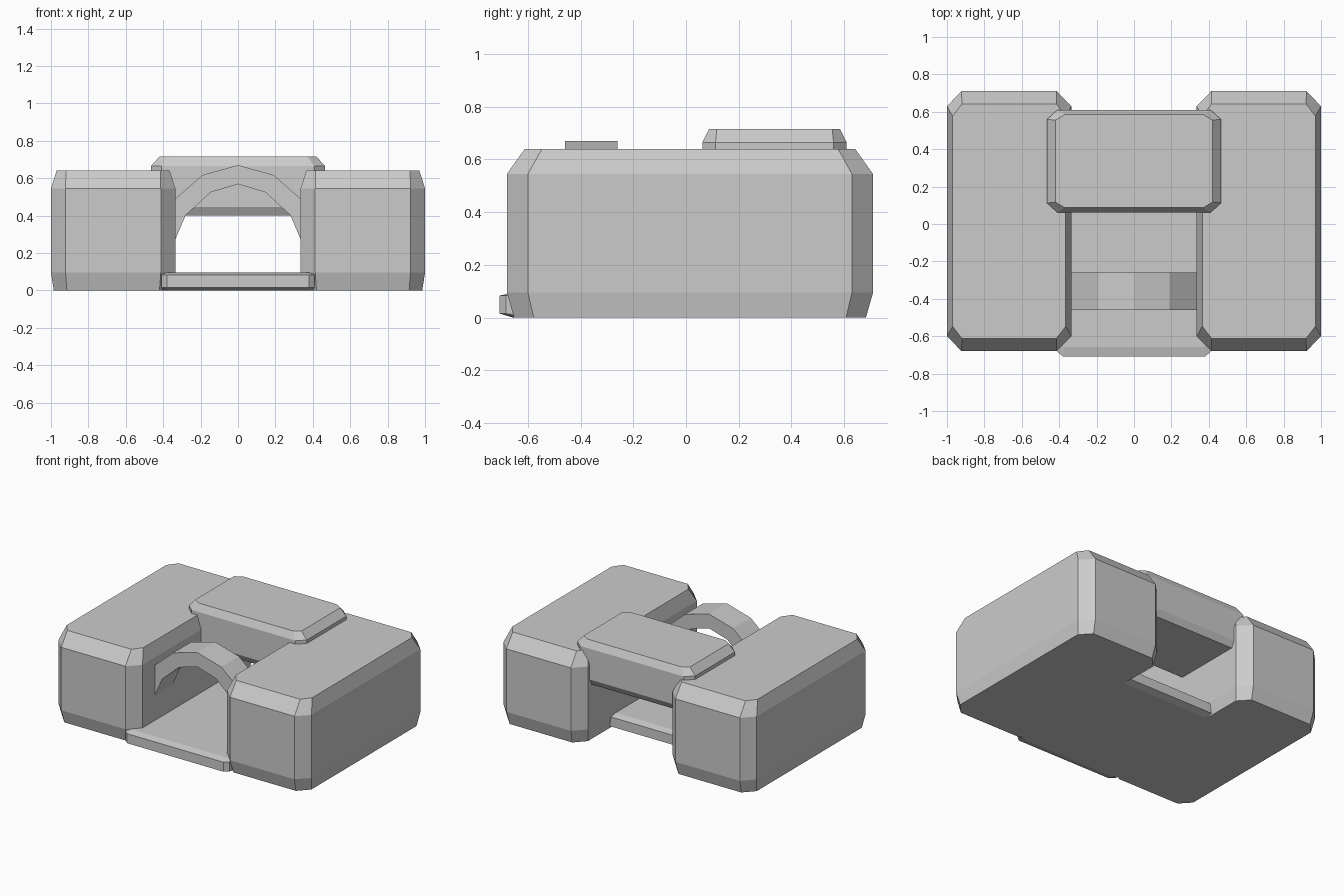
import bpy
import bmesh

default_cube = bpy.data.objects.get("Cube")
if default_cube:
    bpy.data.objects.remove(default_cube, do_unlink=True)

# Single plain material
grey = bpy.data.materials.new("light grey")
grey.use_nodes = True
colour = (0.6, 0.6, 0.6, 1.0)
grey.diffuse_color = colour
grey.node_tree.nodes["Principled BSDF"].inputs["Base Color"].default_value = colour


def finish(name, bm):
    """Turn a bmesh into a flat-shaded object."""
    bmesh.ops.recalc_face_normals(bm, faces=bm.faces)
    mesh = bpy.data.meshes.new(name)
    bm.to_mesh(mesh)
    bm.free()
    mesh.materials.append(grey)
    obj = bpy.data.objects.new(name, mesh)
    bpy.context.collection.objects.link(obj)
    return obj


def octagon(x0, x1, y0, y1, cx, cy):
    """Rectangle with cut corners."""
    return [(x0 + cx, y0), (x1 - cx, y0), (x1, y0 + cy), (x1, y1 - cy),
            (x1 - cx, y1), (x0 + cx, y1), (x0, y1 - cy), (x0, y0 + cy)]


def chamfered_block(name, x_range, y_range, levels):
    """Loft octagons; each level is (z, x inset, y inset, corner x, corner y)."""
    bm = bmesh.new()
    rings = []
    for z, ix, iy, cx, cy in levels:
        outline = octagon(x_range[0] + ix, x_range[1] - ix,
                          y_range[0] + iy, y_range[1] - iy, cx, cy)
        rings.append([bm.verts.new((x, y, z)) for x, y in outline])
    for low, high in zip(rings, rings[1:]):
        for i in range(len(low)):
            j = (i + 1) % len(low)
            bm.faces.new((low[i], low[j], high[j], high[i]))
    bm.faces.new(rings[0])
    bm.faces.new(rings[-1])
    return finish(name, bm)


# Two large side blocks
side_levels = [(0, 0.015, 0.027, 0.07, 0.075), (0.095, 0, 0, 0.078, 0.08),
               (0.545, 0, 0, 0.078, 0.08), (0.64, 0.03, 0.068, 0.05, 0.065)]
for name, x_range in (("left_block", (0.335, 1)), ("right_block", (-1, -0.335))):
    chamfered_block(name, x_range, (-0.68, 0.71), side_levels)

# Thin floor slab between the blocks
chamfered_block("floor_slab", (-0.41, 0.41), (-0.708, 0.365),
                [(0, 0.01, 0.05, 0.03, 0.025), (0.015, 0, 0, 0.03, 0.025),
                 (0.083, 0, 0, 0.03, 0.025), (0.095, 0.01, 0.05, 0.03, 0.025)])

# Raised bridge at the back
chamfered_block("rear_bridge", (-0.465, 0.465), (0.062, 0.61),
                [(0.4, 0.045, 0.025, 0.05, 0.03), (0.445, 0, 0, 0.055, 0.05),
                 (0.665, 0, 0, 0.055, 0.05), (0.715, 0.045, 0.025, 0.05, 0.03)])

# Faceted arch near the front, its feet sunk into the blocks
outer = [(0.37, 0.46), (0.19, 0.617), (0, 0.67)]
inner = [(0.37, 0.19), (0.28, 0.402), (0.145, 0.525), (0, 0.568)]


def full_curve(half):
    return half + [(-x, z) for x, z in reversed(half[:-1])]


bm = bmesh.new()
profile = full_curve(outer) + list(reversed(full_curve(inner)))
face = bm.faces.new([bm.verts.new((x, -0.46, z)) for x, z in profile])
extruded = bmesh.ops.extrude_face_region(bm, geom=[face], use_keep_orig=True)
moved = [v for v in extruded["geom"] if isinstance(v, bmesh.types.BMVert)]
bmesh.ops.translate(bm, verts=moved, vec=(0, 0.2, 0))
finish("front_arch", bm)
